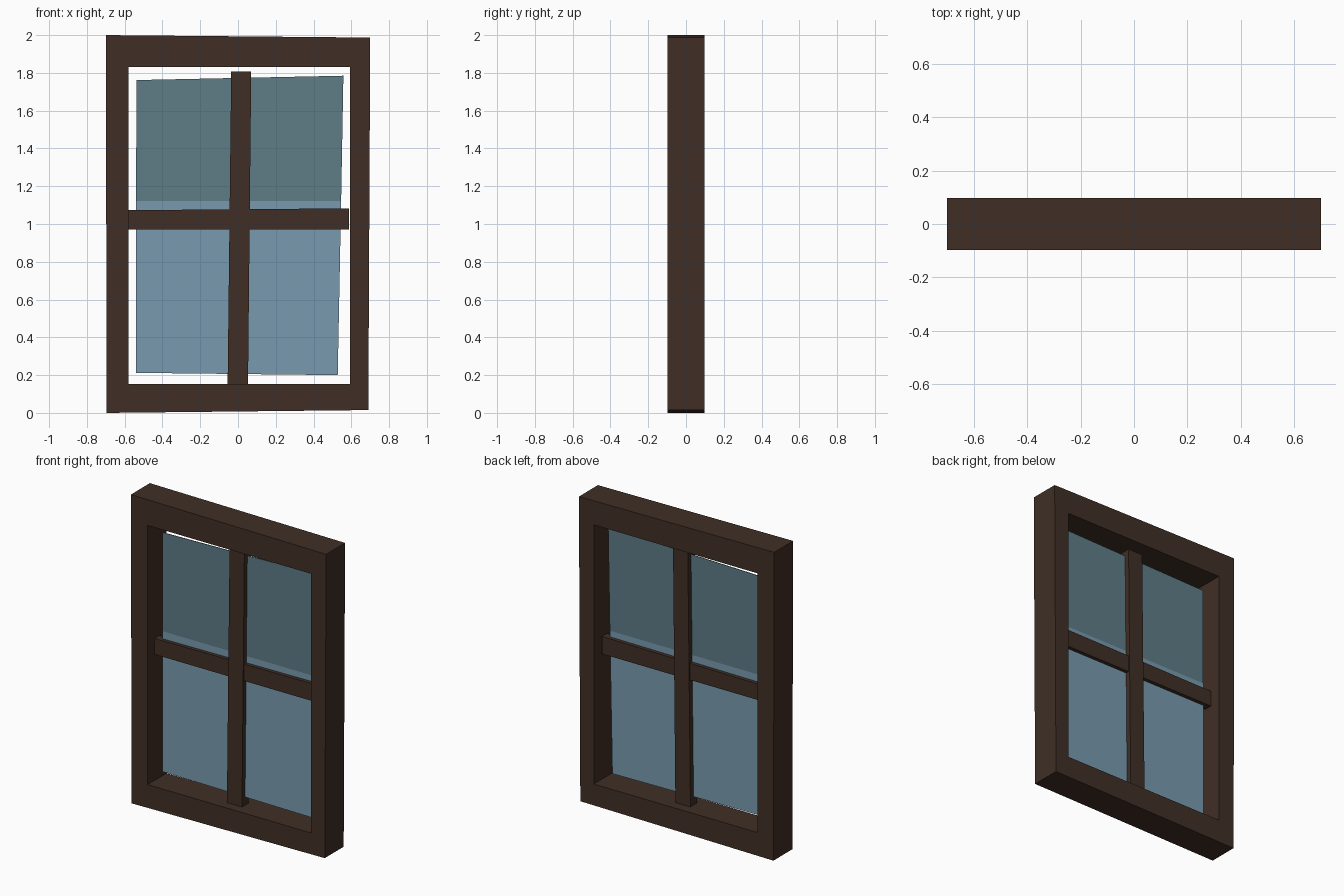
import bpy
import bmesh

cube = bpy.data.objects.get("Cube")
if cube:
    bpy.data.objects.remove(cube, do_unlink=True)


def material(name, rgb):
    mat = bpy.data.materials.new(name)
    mat.use_nodes = True
    mat.diffuse_color = (*rgb, 1)
    mat.node_tree.nodes["Principled BSDF"].inputs["Base Color"].default_value = (*rgb, 1)
    return mat


wood = material("dark brown wood", (0.051, 0.028, 0.019))
pane_light = material("light blue glass", (0.19, 0.33, 0.43))
pane_dark = material("dark teal glass", (0.112, 0.205, 0.245))


def finish(name, bm, mat):
    bmesh.ops.recalc_face_normals(bm, faces=bm.faces)
    mesh = bpy.data.meshes.new(name)
    bm.to_mesh(mesh)
    bm.free()
    mesh.materials.append(mat)
    obj = bpy.data.objects.new(name, mesh)
    bpy.context.collection.objects.link(obj)
    return obj


def loop(bm, corners, y):
    return [bm.verts.new((x, y, z)) for x, z in corners]


def walls(bm, a, b):
    """Join two matching vertex loops with a band of quads."""
    n = len(a)
    for i in range(n):
        j = (i + 1) % n
        bm.faces.new((a[i], a[j], b[j], b[i]))


def board(name, corners, front, back, mat):
    """Slightly crooked slab, given by its outline seen from the front."""
    bm = bmesh.new()
    a, b = loop(bm, corners, front), loop(bm, corners, back)
    bm.faces.new(a)
    bm.faces.new(b)
    walls(bm, a, b)
    return finish(name, bm, mat)


# Outer frame: crooked outline around a straight opening
outer = [(-0.695, 0), (0.69, 0.015), (0.70, 1.987), (-0.70, 2.0)]
inner = [(-0.58, 0.152), (0.593, 0.152), (0.593, 1.832), (-0.58, 1.832)]
bm = bmesh.new()
of, ob = loop(bm, outer, -0.097), loop(bm, outer, 0.097)
nf, nb = loop(bm, inner, -0.097), loop(bm, inner, 0.097)
for a, b in ((of, nf), (nf, nb), (nb, ob), (ob, of)):
    walls(bm, a, b)
finish("frame", bm, wood)

# Crossing glazing bars
board("upright_bar", [(-0.055, 0.15), (0.053, 0.15), (0.07, 1.807), (-0.036, 1.807)],
      -0.035, 0.033, wood)
board("cross_bar", [(-0.582, 0.97), (0.587, 0.97), (0.587, 1.083), (-0.582, 1.073)],
      -0.028, 0.024, wood)

# Thin glass, split into a light lower and a dark upper sheet
split = [(-0.54, 1.122), (0.546, 1.122)]
board("lower_glass", [(-0.54, 0.212), (0.528, 0.2)] + split[::-1], -0.004, 0.0, pane_light)
board("upper_glass", split + [(0.558, 1.785), (-0.537, 1.762)], -0.004, 0.0, pane_dark)
